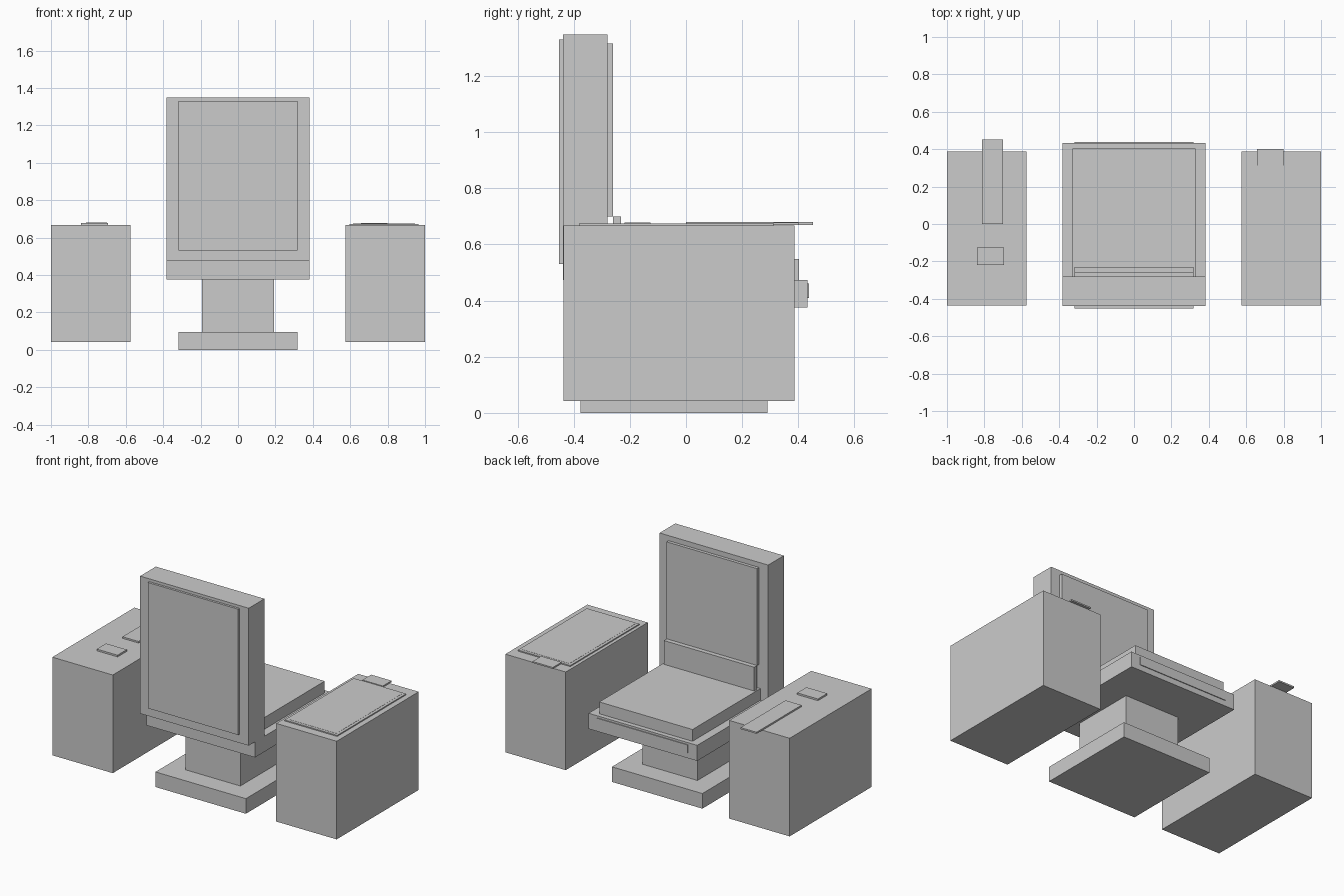
import bpy

if "Cube" in bpy.data.objects:
    bpy.data.objects.remove(bpy.data.objects["Cube"])


def box(name, x, y, z):
    """Box from (min, max) ranges on each axis."""
    bpy.ops.mesh.primitive_cube_add(size=1)
    ob = bpy.context.object
    ob.name = name
    ob.location = [(a + b) / 2 for a, b in (x, y, z)]
    ob.scale = [b - a for a, b in (x, y, z)]
    bpy.ops.object.transform_apply(location=False, rotation=False, scale=True)
    return ob


def centred(name, half_width, y, z):
    return box(name, (-half_width, half_width), y, z)


# Pedestal
centred("floor_base", 0.318, (-0.375, 0.29), (0, 0.096))
centred("pedestal_column", 0.193, (-0.252, 0.16), (0.096, 0.375))

# Seat
centred("seat_frame", 0.382, (-0.375, 0.433), (0.375, 0.474))
centred("seat_front_trim", 0.318, (0.433, 0.438), (0.41, 0.461))
centred("seat_cushion", 0.328, (-0.28, 0.403), (0.474, 0.549))

# Backrest
centred("backrest", 0.382, (-0.438, -0.28), (0.474, 1.348))
centred("backrest_rear_panel", 0.318, (-0.452, -0.438), (0.53, 1.33))
centred("backrest_cushion", 0.318, (-0.28, -0.26), (0.70, 1.316))
centred("lumbar_cushion", 0.318, (-0.26, -0.231), (0.549, 0.70))

# Side consoles
top = 0.667
for side, sign in (("left", -1), ("right", 1)):
    xs = sorted((sign * 0.575, sign * 1.0))
    box(side + "_console", xs, (-0.437, 0.387), (0.043, top))

# Controls on the left console
box("control_strip", (-0.813, -0.70), (0.0, 0.452), (top + 0.003, 0.68))
box("control_pad", (-0.84, -0.694), (-0.219, -0.126), (top, 0.678))

# Display and latch tab on the right console
box("display_panel", (0.596, 0.965), (-0.382, 0.312), (top, 0.674))
box("display_glass", (0.614, 0.947), (-0.364, 0.294), (0.674, 0.675))
box("latch_tab", (0.657, 0.80), (0.312, 0.40), (top + 0.003, 0.679))
